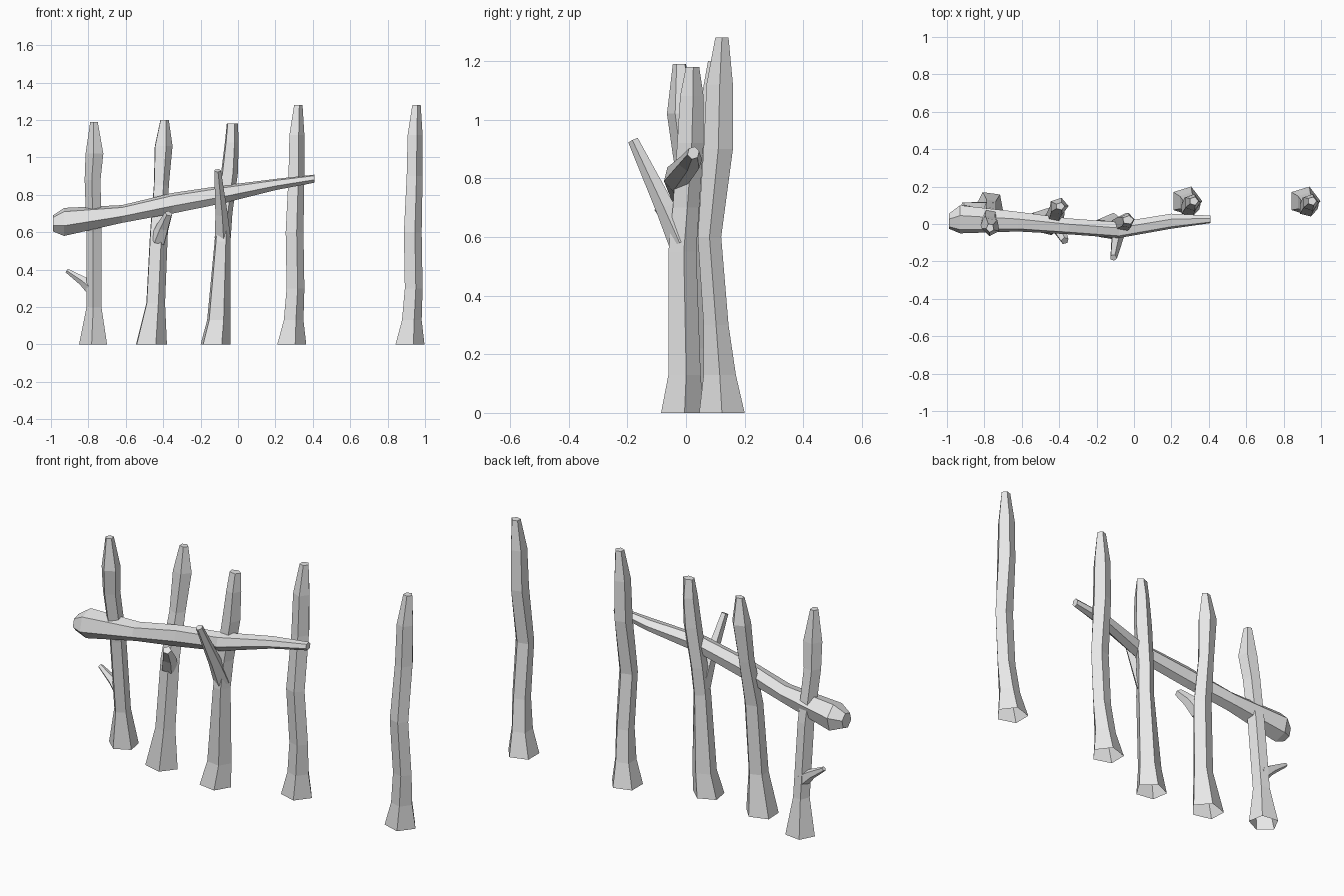
import bpy
import bmesh
from math import cos, sin, radians, pi
from mathutils import Vector

if "Cube" in bpy.data.objects:
    bpy.data.objects.remove(bpy.data.objects["Cube"])

wood = bpy.data.materials.new("weathered grey wood")
wood.use_nodes = True
GREY = (0.8, 0.8, 0.8, 1)
wood.diffuse_color = GREY
wood.node_tree.nodes["Principled BSDF"].inputs["Base Color"].default_value = GREY


def polygon(sides, phase):
    """Regular polygon stretched to fill the unit square."""
    pts = [(cos(radians(phase) + 2 * pi * i / sides),
            sin(radians(phase) + 2 * pi * i / sides)) for i in range(sides)]
    us, vs = zip(*pts)
    return [((u - min(us)) / (max(us) - min(us)),
             (v - min(vs)) / (max(vs) - min(vs))) for u, v in pts]


def skin(name, rings, cap_start=False):
    """Join matching rings of points into a faceted limb."""
    bm = bmesh.new()
    loops = [[bm.verts.new(p) for p in ring] for ring in rings]
    for a, b in zip(loops, loops[1:]):
        for i in range(len(a)):
            j = (i + 1) % len(a)
            bm.faces.new((a[i], a[j], b[j], b[i]))
    bm.faces.new(loops[-1])
    if cap_start:
        bm.faces.new(loops[0][::-1])
    bmesh.ops.recalc_face_normals(bm, faces=bm.faces)
    mesh = bpy.data.meshes.new(name)
    bm.to_mesh(mesh)
    bm.free()
    mesh.materials.append(wood)
    obj = bpy.data.objects.new(name, mesh)
    bpy.context.collection.objects.link(obj)
    return obj


def post(name, phase, sections):
    """Each section is height, x range, y range; the foot stays open."""
    shape = polygon(5, phase)
    return skin(name, [[(x0 + u * (x1 - x0), y0 + v * (y1 - y0), z) for u, v in shape]
                       for z, x0, x1, y0, y1 in sections])


def branch(name, points, radii):
    points = [Vector(p) for p in points]
    turn = (points[-1] - points[0]).to_track_quat('Z', 'Y')
    rings = [[p + turn @ Vector((r * cos(2 * pi * i / 5), r * sin(2 * pi * i / 5), 0))
              for i in range(5)] for p, r in zip(points, radii)]
    return skin(name, rings, True)


# Upright stakes
post("far_right_stake", 262, [
    (0, -.85, -.70, .03, .17), (.2, -.81, -.73, .04, .13),
    (.6, -.81, -.73, .0, .09), (.88, -.82, -.735, -.045, .045),
    (1.02, -.815, -.72, -.065, .03), (1.19, -.79, -.75, -.045, 0)])
post("right_stake", 290, [
    (0, -.545, -.38, -.06, .09), (.22, -.49, -.39, -.04, .06),
    (.6, -.47, -.375, -.02, .07), (.85, -.45, -.37, .03, .11),
    (1.06, -.445, -.35, .05, .14), (1.2, -.415, -.37, .075, .115)])
post("middle_stake", 8, [
    (0, -.20, -.04, -.085, .06), (.13, -.165, -.04, -.06, .05),
    (.55, -.125, -.04, -.06, .035), (.7, -.115, -.03, -.045, .045),
    (.92, -.09, 0, -.03, .06), (1.08, -.07, .003, -.02, .06),
    (1.18, -.06, 0, 0, .045)])
left = post("left_stake", 0, [
    (0, .21, .365, .045, .20), (.13, .245, .35, .06, .17),
    (.3, .26, .355, .06, .145), (.6, .255, .35, .04, .12),
    (.9, .27, .355, .06, .16), (1.12, .275, .355, .07, .16),
    (1.28, .30, .345, .10, .145)])
far_left = left.copy()
far_left.name = "far_left_stake"
far_left.location.x = .632
bpy.context.collection.objects.link(far_left)

# Leaning rail: x, y range, z range
hexagon = polygon(6, 15)
skin("leaning_rail", [[(x, y0 + u * (y1 - y0), z0 + v * (z1 - z0)) for u, v in hexagon]
                      for x, y0, y1, z0, z1 in [
    (-.99, -.025, .055, .605, .69), (-.93, -.05, .10, .58, .73),
    (-.62, -.04, .065, .65, .745), (-.35, -.055, .03, .70, .81),
    (-.08, -.075, .01, .755, .85), (.2, -.025, .055, .825, .885),
    (.41, .005, .045, .865, .908)]], True)

# Side branches
branch("far_right_twig", [(-.77, .085, .29), (-.83, .095, .34), (-.915, .105, .395)],
       [.04, .026, .012])
branch("right_stub", [(-.425, .01, .56), (-.40, -.03, .63), (-.37, -.09, .70)],
       [.045, .036, .022])
branch("middle_fork", [(-.085, -.015, .58), (-.09, -.07, .70), (-.11, -.18, .93)],
       [.045, .035, .019])
